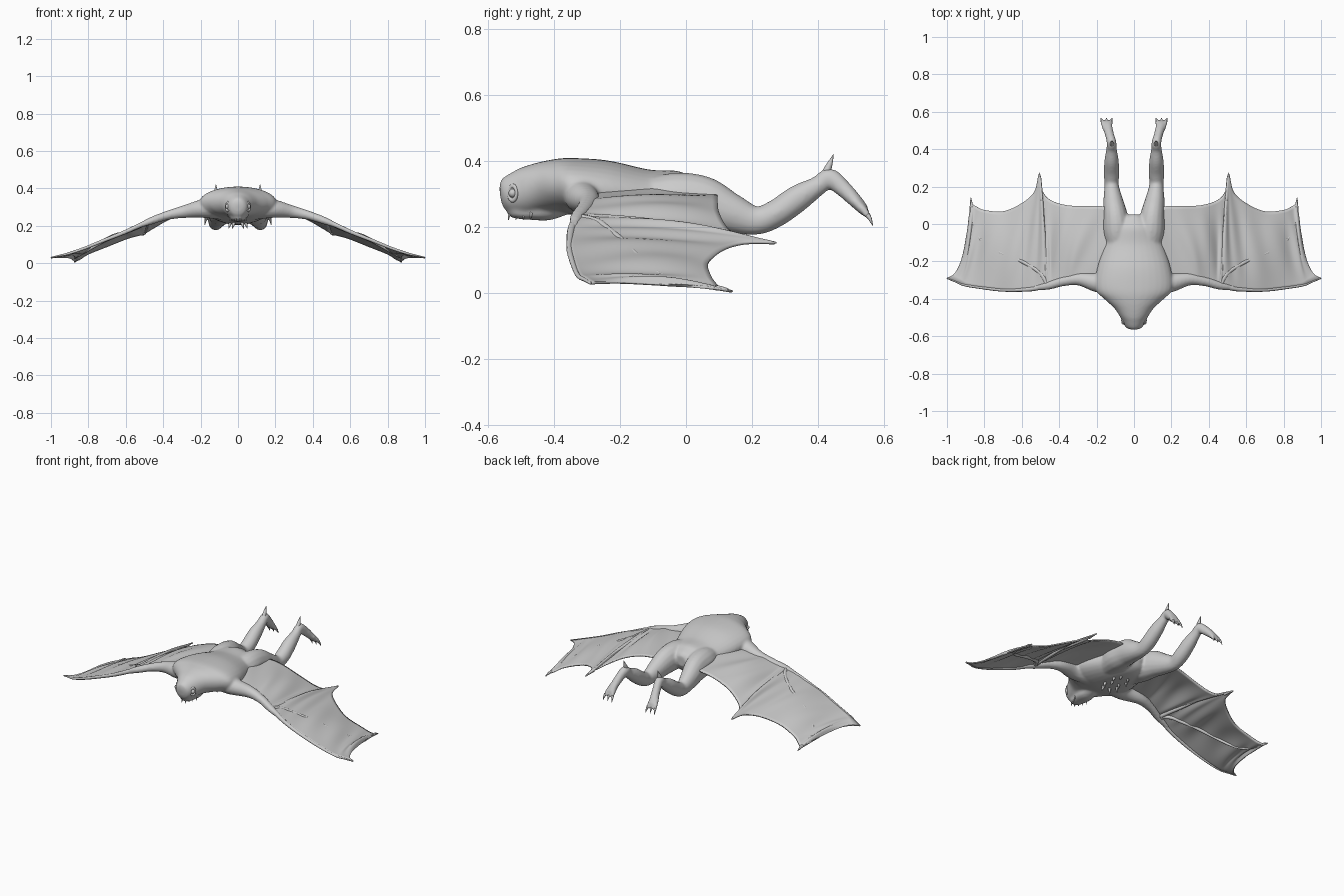
import bpy, bmesh
from math import sin, cos, pi
from mathutils import Vector

if "Cube" in bpy.data.objects:
    bpy.data.objects.remove(bpy.data.objects["Cube"])


def curve(keys, t):
    """Catmull-Rom point through rows of numbers, t in 0..len-1."""
    n = len(keys)
    i = min(int(t), n - 2)
    f = t - i
    a, b, c, d = (keys[min(max(k, 0), n - 1)] for k in (i - 1, i, i + 1, i + 2))
    return [0.5 * (2 * q + (r - p) * f + (2 * p - 5 * q + 4 * r - s) * f * f
                   + (3 * q - p - 3 * r + s) * f ** 3) for p, q, r, s in zip(a, b, c, d)]


def tube(bm, keys, side=1, steps=5, segs=16):
    """Loft of ellipses; each key is x, y, z, half width, half height."""
    n = (len(keys) - 1) * steps
    rows = [curve(keys, k / steps) for k in range(n + 1)]
    pts = [Vector((r[0] * side, r[1], r[2])) for r in rows]
    rings = []
    for k, r in enumerate(rows):
        t = (pts[min(k + 1, n)] - pts[max(k - 1, 0)]).normalized()
        across = t.cross(Vector((0, 0, 1))).normalized()
        up = across.cross(t)
        rings.append([bm.verts.new(pts[k] + across * max(r[3], .0008) * cos(2 * pi * j / segs)
                                   + up * max(r[4], .0008) * sin(2 * pi * j / segs))
                      for j in range(segs)])
    for a, b in zip(rings, rings[1:]):
        for j in range(segs):
            m = (j + 1) % segs
            bm.faces.new((a[j], a[m], b[m], b[j]))
    bm.faces.new(rings[0])
    bm.faces.new(rings[-1])


def finish(name, bm):
    bmesh.ops.recalc_face_normals(bm, faces=bm.faces)
    for f in bm.faces:
        f.smooth = True
    me = bpy.data.meshes.new(name)
    bm.to_mesh(me)
    bm.free()
    ob = bpy.data.objects.new(name, me)
    bpy.context.collection.objects.link(ob)
    return ob


def spikes(name, items, segs=8):
    """Curved tapering claws on both sides: base, tip, radius, upward bow."""
    bm = bmesh.new()
    for base, tip, r, bow in items:
        b, e = Vector(base), Vector(tip)
        m = (b + e) / 2 + Vector((0, 0, bow))
        for s in (1, -1):
            tube(bm, [(*b, r, r), (*m, r * .7, r * .7), (*e, .001, .001)], s, 4, segs)
    return finish(name, bm)


# Wing membrane: front point, back point and inward bow of each column
COLS = [
    (.05, -.33, .31, .05, .03, .30, 0), (.15, -.335, .30, .15, .09, .295, 0),
    (.30, -.315, .285, .25, .095, .28, 0), (.36, -.32, .27, .36, .10, .24, 0),
    (.42, -.325, .25, .45, .13, .19, 0), (.45, -.33, .24, .49, .18, .165, 0),
    (.47, -.335, .23, .505, .27, .152, 0), (.52, -.35, .21, .53, .175, .15, 0),
    (.58, -.355, .18, .60, .11, .13, 0), (.68, -.358, .14, .70, .067, .09, 0),
    (.80, -.345, .09, .80, .075, .05, 0), (.90, -.33, .055, .845, .095, .022, .01),
    (.95, -.31, .042, .866, .11, .012, .03), (1.0, -.29, .03, .872, .14, .005, .05)]


def wing(u, v):
    c = curve(COLS, u)
    p = Vector(c[:3]).lerp(Vector(c[3:6]), v)
    p.x -= c[6] * sin(pi * v ** .5)
    billow = .014 + .006 * cos(u * 2.1) + .004 * sin(u * 5 + v * 6)
    p.z += billow * sin(pi * v)
    return p


bm = bmesh.new()
NU, NV = 104, 24
grid = [[bm.verts.new(wing(13 * i / NU, j / NV)) for j in range(NV + 1)] for i in range(NU + 1)]
for i in range(NU):
    for j in range(NV):
        bm.faces.new((grid[i][j], grid[i + 1][j], grid[i + 1][j + 1], grid[i][j + 1]))
membrane = finish("wing_membranes", bm)
mod = membrane.modifiers.new("thickness", 'SOLIDIFY')
mod.thickness, mod.offset = .008, 0
membrane.modifiers.new("mirror", 'MIRROR')

# Finger bones running over the underside from the wrist
bm = bmesh.new()
for u_end, v_end, r in ((6, 1, .011), (13, .97, .012), (13, 0, .014)):
    keys = []
    for k in range(9):
        t = k / 8
        p = wing(5.5 + (u_end - 5.5) * t, v_end * t)
        rad = r * (1 - .8 * t) + .001
        keys.append((p.x, p.y + (.008 * (1 - t) if v_end == 0 else 0),
                     p.z - .006 * (1 - t), rad, rad))
    for s in (1, -1):
        tube(bm, keys, s, 3, 10)
finish("wing_finger_bones", bm)

# Body, arms and legs, fused into one soft skin
bm = bmesh.new()
tube(bm, [(0, -.563, .295, .015, .02), (0, -.55, .297, .045, .05), (0, -.50, .305, .072, .07),
          (0, -.45, .318, .105, .075), (0, -.40, .325, .16, .08), (0, -.35, .325, .205, .085),
          (0, -.25, .31, .20, .093), (0, -.12, .29, .16, .085), (0, -.02, .29, .12, .08),
          (0, .03, .295, .07, .055), (0, .05, .295, .03, .03)], 1, 6, 32)
# jaw
tube(bm, [(0, -.54, .25, .015, .01), (0, -.52, .245, .035, .018), (0, -.47, .242, .045, .02),
          (0, -.42, .25, .05, .03), (0, -.36, .27, .04, .03)], 1, 5, 16)
for s in (1, -1):
    # arm along the front of the wing
    tube(bm, [(.08, -.29, .30, .07, .07), (.18, -.315, .293, .055, .052),
              (.29, -.295, .275, .035, .034), (.38, -.307, .255, .026, .024),
              (.46, -.33, .228, .022, .02), (.54, -.343, .196, .012, .011)], s)
    # leg
    tube(bm, [(.08, -.14, .28, .06, .06), (.09, -.04, .285, .075, .08), (.10, .05, .275, .065, .08),
              (.112, .13, .245, .052, .062), (.12, .21, .22, .038, .044),
              (.12, .27, .24, .042, .042), (.12, .34, .288, .038, .041),
              (.12, .40, .325, .028, .03), (.12, .435, .348, .026, .03),
              (.13, .475, .318, .024, .026), (.142, .52, .273, .027, .02),
              (.146, .542, .247, .03, .015)], s)
    # toes
    for dx in (-.022, 0, .022):
        tube(bm, [(.143 + dx * .7, .51, .28, .012, .012), (.146 + dx, .54, .25, .011, .012),
                  (.147 + dx * 1.15, .555, .228, .008, .009)], s, 4, 10)
body = finish("body_arms_and_legs", bm)
mod = body.modifiers.new("fuse", 'REMESH')
mod.mode, mod.voxel_size, mod.use_smooth_shade = 'VOXEL', .007, True
mod = body.modifiers.new("soften", 'SMOOTH')
mod.factor, mod.iterations = .5, 6

# Claws, spurs and teeth
spikes("toe_claws", [((.147 + d, .55, .237), (.147 + d * 1.2, .566, .205), .008, .004)
                     for d in (-.025, 0, .025)])
spikes("heel_spurs", [((.118, .42, .355), (.118, .447, .42), .014, -.002)])
spikes("wing_tip_claws", [((.868, .09, .016), (.872, .142, .004), .008, .003),
                          ((.50, .20, .160), (.505, .275, .152), .008, .001)])
spikes("teeth", [((.012 + .01 * k, -.535 + .022 * k, .245), (.012 + .01 * k, -.538 + .022 * k, .222),
                  .005, 0) for k in range(4)], 6)
spikes("belly_barbs", [((.02 + .02 * (k % 2), -.24 + .04 * k, .222),
                        (.03 + .02 * (k % 2), -.25 + .04 * k, .185), .01, 0) for k in range(5)], 6)

# Eyes set in raised lids
for s, label in ((1, "left"), (-1, "right")):
    pos = Vector((s * .055, -.525, .303))
    bpy.ops.mesh.primitive_uv_sphere_add(segments=20, ring_count=12, radius=.013, location=pos)
    bpy.context.object.name = label + "_eye"
    bpy.ops.object.shade_smooth()
    bpy.ops.mesh.primitive_torus_add(major_radius=.018, minor_radius=.006, major_segments=24,
                                     minor_segments=10, location=pos)
    lid = bpy.context.object
    lid.name = label + "_eyelid"
    lid.rotation_euler = Vector((s * .8, -.6, .05)).to_track_quat('Z', 'Y').to_euler()
    lid.scale = (.8, 1.2, 1)
    bpy.ops.object.shade_smooth()
